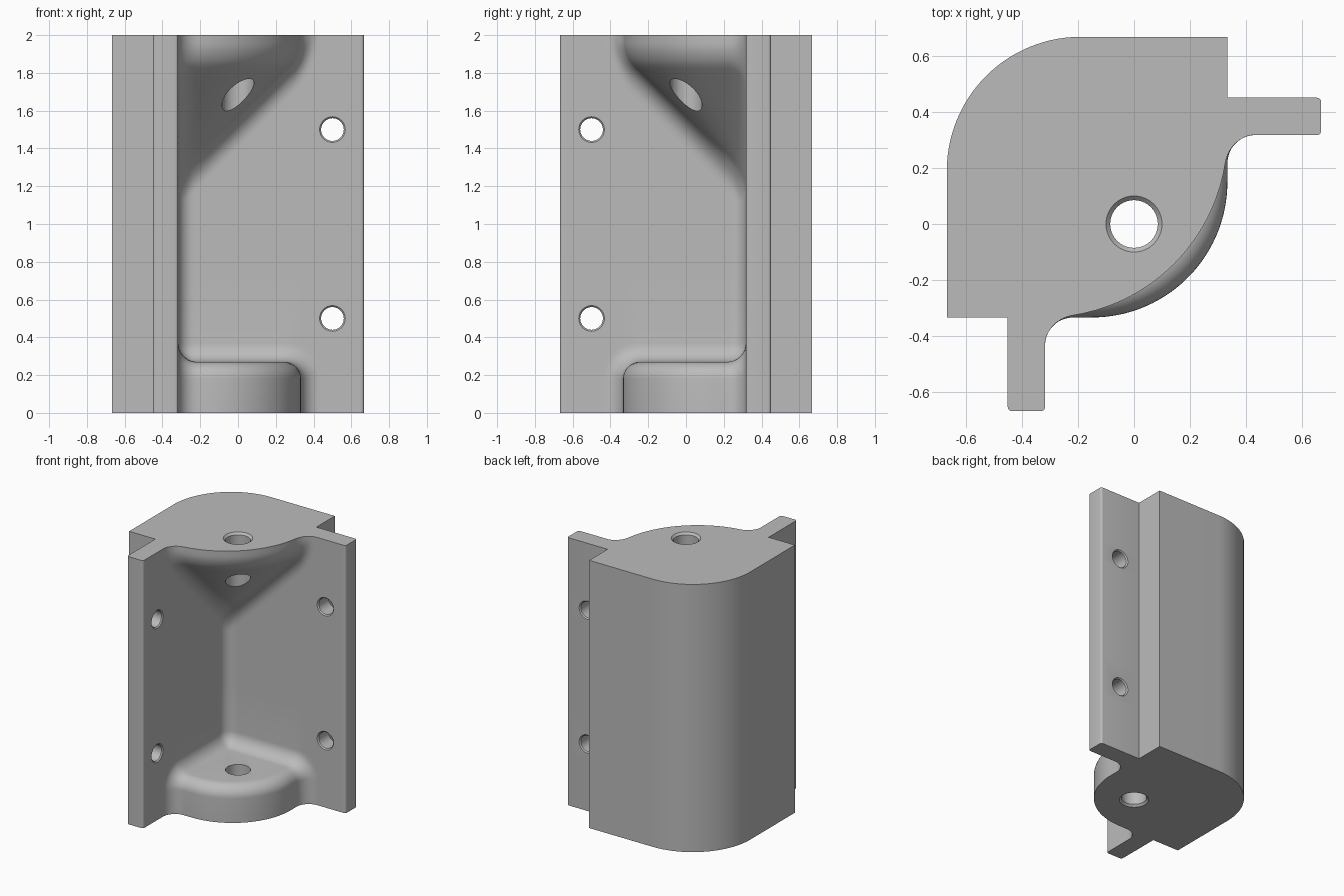
import bpy, bmesh
from math import sin, cos, pi, hypot, sqrt
from mathutils import Matrix, Vector

if "Cube" in bpy.data.objects:
    bpy.data.objects.remove(bpy.data.objects["Cube"], do_unlink=True)

WALL = 0.317       # inner wall faces: x = -WALL and y = WALL
REACH = 0.65       # how far shelf and gusset stand out from the walls
SHELF = 0.27       # shelf height
EDGE = 0.09        # rounding of the shelf edge
FILLET = 0.1
HEIGHT = 2.0
R2 = sqrt(2)


def blend(a, b, r):
    """Union of two distances with a concave fillet."""
    return max(r, min(a, b)) - hypot(max(r - a, 0), max(r - b, 0))


def rounded(a, b, r):
    """Intersection of two distances with a rounded edge."""
    return -blend(-a, -b, r)


def distance(x, y, z):
    u, v = x + WALL, WALL - y
    walls = blend(u, v, 0.08)
    # shelf: square lobe with one big rounded corner
    big = 0.483
    a, b = u - REACH + big, v - REACH + big
    lobe = hypot(max(a, 0), max(b, 0)) + min(max(a, b), 0) - big
    shelf = rounded(lobe, z - SHELF, EDGE)
    # gusset: cone growing out of the corner up to a cylinder
    rho = hypot(u, v)
    gusset = rounded(rho - REACH, (1.235 + rho - z) / R2, 0.05)
    return blend(walls, min(shelf, gusset), FILLET)


def cavity_point(s, z):
    """Point of the inner surface, found along the diagonal."""
    lo, hi = -0.6, 1.0
    for _ in range(28):
        d = (lo + hi) / 2
        if distance((s + d) / R2, (s - d) / R2, z) > 0:
            hi = d
        else:
            lo = d
    return (s + lo) / R2, (s - lo) / R2


def arc(cx, cy, r, start, end, n):
    angles = [start + (end - start) * i / n for i in range(n + 1)]
    return [(cx + r * cos(t), cy + r * sin(t)) for t in angles]


# outer outline, from the left flange round the back to the front flange
TIP, SOFT = 0.667, 0.015
outer = arc(TIP - SOFT, WALL + SOFT, SOFT, -pi / 2, 0, 4)[1:]
outer += arc(TIP - SOFT, 0.45 - SOFT, SOFT, 0, pi / 2, 4)
outer += [(0.333, 0.45), (0.333, TIP)]
outer += arc(-0.19, 0.19, 0.477, pi / 2, pi, 28)
outer += [(-TIP, -0.333), (-0.45, -0.333)]
outer += arc(-0.45 + SOFT, -TIP + SOFT, SOFT, pi, 1.5 * pi, 4)
outer += arc(-WALL - SOFT, -TIP + SOFT, SOFT, -pi / 2, 0, 4)[:-1]

# section heights, dense where the surface is curved
quarter = [i / 9 * pi / 2 for i in range(10)]
levels = [0, SHELF - EDGE]
levels += [SHELF - EDGE + EDGE * sin(t) for t in quarter[1:-1]]
levels += [SHELF - 0.0001, SHELF + 0.0001]
levels += [SHELF + FILLET * (1 - cos(t)) for t in quarter[1:]]
levels += [0.7, 1.0]
levels += [1.1 + (HEIGHT - 1.1) * i / 45 for i in range(46)]

# body: loft of the sections
bm = bmesh.new()
span = (TIP - SOFT + WALL) / R2
COLS = 100
rings = []
for z in levels:
    inner = [cavity_point(span * (2 * i / COLS - 1), z) for i in range(COLS + 1)]
    rings.append([bm.verts.new((x, y, z)) for x, y in inner + outer])
for low, high in zip(rings, rings[1:]):
    for i in range(len(low)):
        j = (i + 1) % len(low)
        bm.faces.new((low[i], low[j], high[j], high[i]))
bm.faces.new(rings[0][::-1])
bm.faces.new(rings[-1])
bmesh.ops.recalc_face_normals(bm, faces=bm.faces)
mesh = bpy.data.meshes.new("corner_bracket")
bm.to_mesh(mesh)
bm.free()
body = bpy.data.objects.new("corner_bracket", mesh)
bpy.context.collection.objects.link(body)

# bores: one cutter mesh made of turned profiles
bm = bmesh.new()


def bore(profile, matrix, n=40):
    circles = []
    for r, h in profile:
        circles.append([bm.verts.new(matrix @ Vector((x, y, h)))
                        for x, y in arc(0, 0, r, 0, 2 * pi, n)[:-1]])
    for a, b in zip(circles, circles[1:]):
        for i in range(n):
            j = (i + 1) % n
            bm.faces.new((a[i], a[j], b[j], b[i]))
    bm.faces.new(circles[0][::-1])
    bm.faces.new(circles[-1])


def chamfered(r, rim, start, end):
    c = rim - r
    return [(rim + c, start - c), (r, start + c), (r, end - c), (rim + c, end + c)]


# pin bore through shelf and gusset
bore(chamfered(0.085, 0.1, 0, HEIGHT), Matrix())
# screw holes in both flanges
screw = chamfered(0.06, 0.068, WALL, 0.45)
for z in (0.5, 1.5):
    bore(screw, Matrix.Translation((0.5, 0, z)) @ Matrix.Rotation(-pi / 2, 4, 'X'))
    bore(screw, Matrix.Translation((0, -0.5, z)) @ Matrix.Rotation(-pi / 2, 4, 'Y'))
bmesh.ops.recalc_face_normals(bm, faces=bm.faces)
cut_mesh = bpy.data.meshes.new("bore_cutter")
bm.to_mesh(cut_mesh)
bm.free()
cutter = bpy.data.objects.new("bore_cutter", cut_mesh)
bpy.context.collection.objects.link(cutter)
cutter.hide_render = True

bpy.ops.object.select_all(action='DESELECT')
body.select_set(True)
bpy.context.view_layer.objects.active = body
mod = body.modifiers.new("bores", 'BOOLEAN')
mod.operation = 'DIFFERENCE'
mod.solver = 'EXACT'
mod.object = cutter
bpy.ops.object.modifier_apply(modifier=mod.name)
bpy.data.objects.remove(cutter, do_unlink=True)

# one plain grey
grey = bpy.data.materials.new("plain_grey")
grey.use_nodes = True
colour = (0.5, 0.5, 0.5, 1)
grey.diffuse_color = colour
grey.node_tree.nodes["Principled BSDF"].inputs["Base Color"].default_value = colour
body.data.materials.clear()
body.data.materials.append(grey)
for poly in body.data.polygons:
    poly.material_index = 0
bpy.ops.object.shade_smooth_by_angle(angle=pi / 6)
